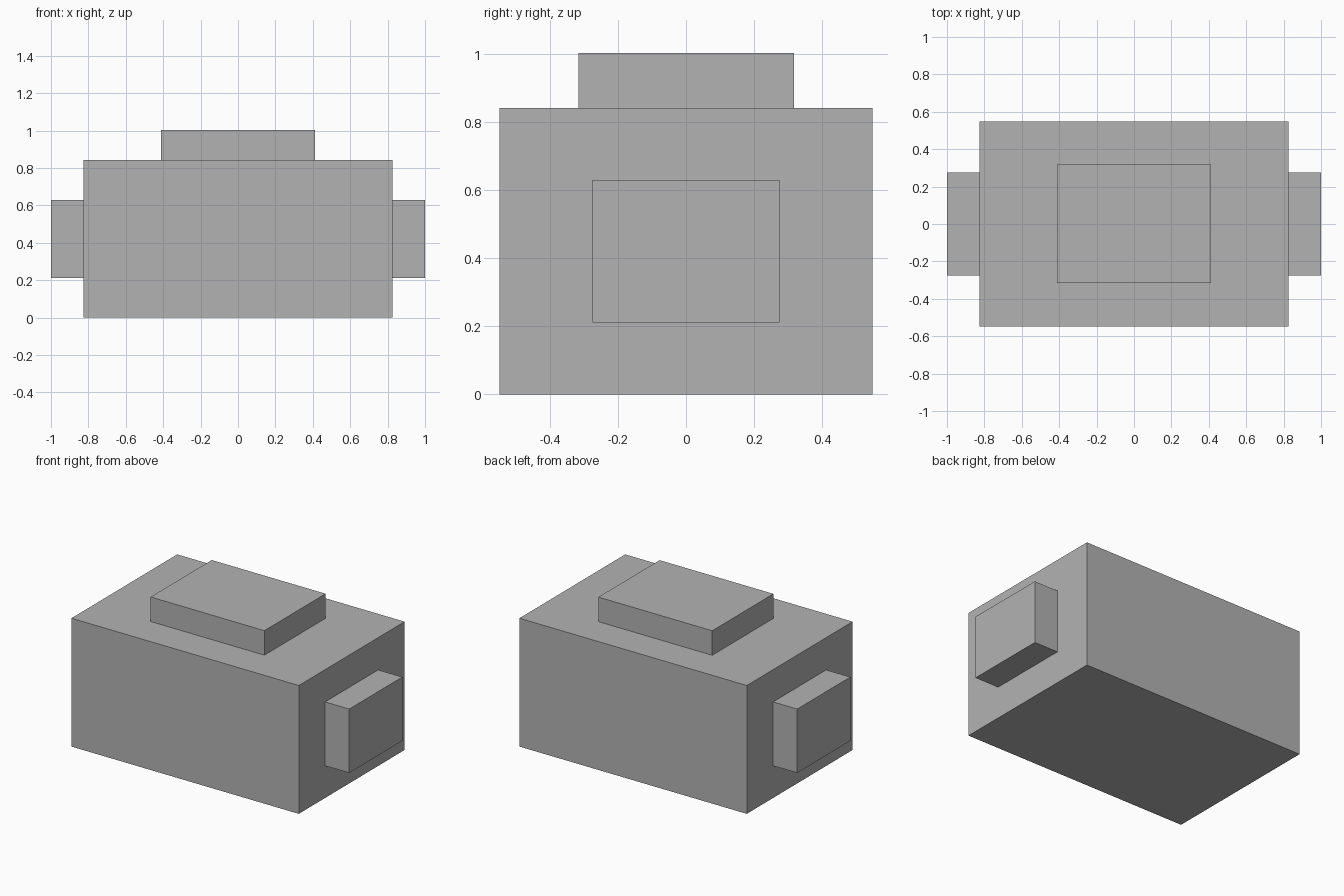
import bpy

if "Cube" in bpy.data.objects:
    bpy.data.objects.remove(bpy.data.objects["Cube"], do_unlink=True)

grey = bpy.data.materials.new("plain grey")
grey.use_nodes = True
grey.diffuse_color = (0.45, 0.45, 0.45, 1)
grey.node_tree.nodes["Principled BSDF"].inputs["Base Color"].default_value = grey.diffuse_color


def box(name, low, high):
    """Add a flat-shaded box between two opposite corners."""
    centre = [(a + b) / 2 for a, b in zip(low, high)]
    bpy.ops.mesh.primitive_cube_add(size=1, location=centre)
    ob = bpy.context.object
    ob.name = name
    ob.scale = [b - a for a, b in zip(low, high)]
    bpy.ops.object.transform_apply(location=False, rotation=False, scale=True)
    ob.data.materials.append(grey)
    return ob


# Main body
box("body", (-0.825, -0.548, 0), (0.825, 0.548, 0.842))

# Raised slab on the top
box("top_block", (-0.413, -0.316, 0.842), (0.413, 0.318, 1.003))

# Matching blocks on both sides
for side, x_low, x_high in (("left", 0.825, 1), ("right", -1, -0.825)):
    box(side + "_side_block", (x_low, -0.275, 0.211), (x_high, 0.275, 0.63))
